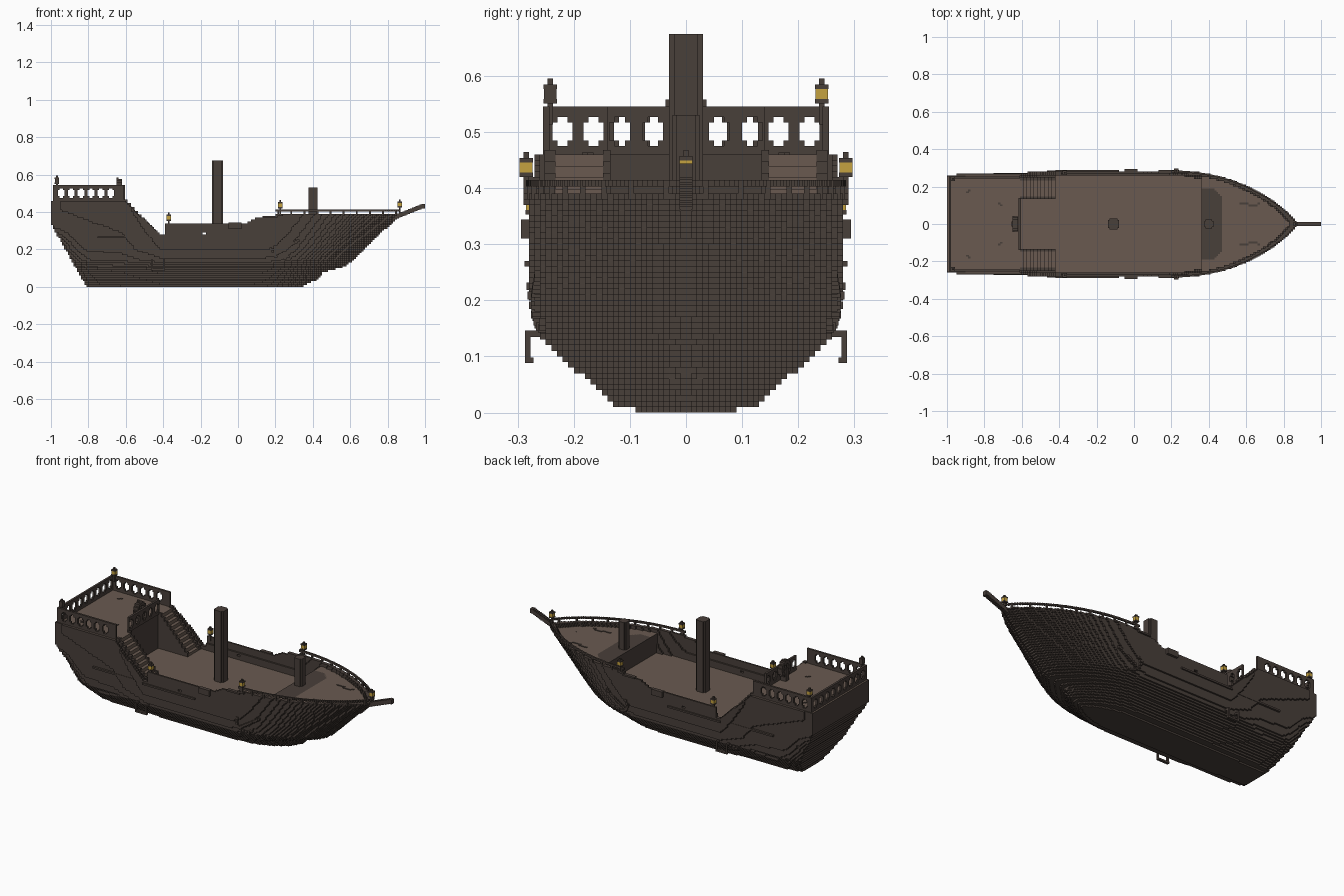
import bpy, bmesh, math
from mathutils import Vector

cube = bpy.data.objects.get("Cube")
if cube:
    bpy.data.objects.remove(cube, do_unlink=True)

V = 0.01  # block size


def material(name, rgb):
    m = bpy.data.materials.new(name)
    m.use_nodes = True
    m.diffuse_color = (*rgb, 1)
    bsdf = m.node_tree.nodes["Principled BSDF"]
    bsdf.inputs["Base Color"].default_value = (*rgb, 1)
    bsdf.inputs["Roughness"].default_value = 0.9
    return m


MATS = [material("dark_timber", (0.066, 0.050, 0.042)),
        material("deck_timber", (0.142, 0.102, 0.081)),
        material("lamp_yellow", (0.56, 0.36, 0.05))]
DARK, DECK, GLOW = 0, 1, 2


def finish(name, bm):
    me = bpy.data.meshes.new(name)
    for m in MATS:
        me.materials.append(m)
    bm.to_mesh(me)
    bm.free()
    ob = bpy.data.objects.new(name, me)
    bpy.context.collection.objects.link(ob)


def boxes(name, items):
    """Object made of blocks: (material, x0, x1, y0, y1, z0, z1)."""
    bm = bmesh.new()
    for mat, x0, x1, y0, y1, z0, z1 in items:
        vs = bmesh.ops.create_cube(bm, size=1)["verts"]
        for v in vs:
            v.co = Vector(((x0 + x1) / 2 + v.co.x * (x1 - x0),
                           (y0 + y1) / 2 + v.co.y * (y1 - y0),
                           (z0 + z1) / 2 + v.co.z * (z1 - z0)))
        for f in {f for v in vs for f in v.link_faces}:
            f.material_index = mat
    finish(name, bm)


def both(items):
    return items + [(m, a, b, -d, -c, e, f) for m, a, b, c, d, e, f in items]


def lerp(pts, t):
    if t <= pts[0][0]:
        return pts[0][1]
    for (a, p), (b, q) in zip(pts, pts[1:]):
        if t <= b:
            return p + (q - p) * (t - a) / (b - a)
    return pts[-1][1]


# Hull lines
SECTION = [(.005, .09), (.015, .125), (.03, .142), (.1, .225), (.14, .262), (.2, .275), (.28, .28), (.41, .287)]
STEM = [(0, .34), (.04, .43), (.08, .46), (.107, .57), (.134, .61), (.25, .73), (.385, .87)]
STERN = [(0, -.81), (.335, -1)]
AFT = [(-1, .92), (-.62, .945), (-.42, 1)]
SHEER = [(-1, .46), (-.61, .46), (-.405, .275), (-.386, .275), (-.385, .345),
         (.05, .345), (.1, .37), (.2, .385), (.9, .39)]


def half_width(x, z):
    bow, stern = lerp(STEM, z), lerp(STERN, z)
    if x > bow or x < stern:
        return 0
    w = lerp(SECTION, z) * lerp(AFT, x)
    start = lerp([(0, .08), (.2, .15), (.4, .2)], z)
    if x > start:
        w *= (1 - ((x - start) / (bow - start)) ** 2.1) ** .82
    t = (stern + .12 - x) / .12
    if t > 0 and z < .33:
        w *= 1 - .14 * t * t * min(1, (.33 - z) / .1)
    return w


def deck_height(x):
    return .46 if x < -.61 else .255 if x < .36 else .365


def build_hull():
    cells = {}
    for i in range(-100, 88):
        x = (i + .5) * V
        deck, top = deck_height(x), lerp(SHEER, x)
        for k in range(46):
            z = (k + .5) * V
            if z > max(deck, top):
                break
            w = half_width(x, z)
            inner = min(half_width(x - .015, z), w, half_width(x + .015, z)) - .016
            for j in range(int(w / V + .5)):
                y = (j + .5) * V
                wall = y > inner
                if z > deck and not wall:
                    continue
                if wall and -.19 < x < -.165 and .28 < z < .295:
                    continue  # small broken port
                grate = .355 < x < .47 and y < .19 - max(0, x - .43)
                mat = DARK if (z > deck or grate or z < deck - .02) else DECK
                if x < -.61 and y > w - .011:
                    mat = DARK
                cells[i, j, k] = cells[i, -j - 1, k] = mat
    # Exposed sides, joined into long strips
    strips = {}
    for c, mat in cells.items():
        for axis in range(3):
            for s in (-1, 1):
                n = list(c)
                n[axis] += s
                if tuple(n) in cells:
                    continue
                run = 1 if axis == 0 else 0
                row = list(c)
                row[run] = None
                m = mat if (axis == 2 and s == 1) else DARK
                strips.setdefault((axis, s, run, tuple(row), m), []).append(c[run])
    bm = bmesh.new()
    for (axis, s, run, row, m), pos in strips.items():
        pos.sort()
        starts = [p for n, p in enumerate(pos) if n == 0 or pos[n - 1] != p - 1]
        ends = [p for n, p in enumerate(pos) if n == len(pos) - 1 or pos[n + 1] != p + 1]
        u, v = (axis + 1) % 3, (axis + 2) % 3
        for a, b in zip(starts, ends):
            lo = list(row)
            lo[run] = a
            hi = [q + 1 for q in lo]
            hi[run] = b + 1
            corners = []
            for cu, cv in ((lo[u], lo[v]), (hi[u], lo[v]), (hi[u], hi[v]), (lo[u], hi[v])):
                p = [0, 0, 0]
                p[axis], p[u], p[v] = (hi if s > 0 else lo)[axis], cu, cv
                corners.append(bm.verts.new([q * V for q in p]))
            f = bm.faces.new(corners if s > 0 else corners[::-1])
            f.material_index = m
    finish("hull", bm)


build_hull()


# Pierced railings of the raised stern deck
def railing(name, along, fixed, lo, hi, n, first, pitch, z0=.46, z1=.545):
    parts = [(lo, hi, z0, z0 + .015), (lo, hi, z1 - .018, z1)]
    edges = [lo] + [first + pitch * i + s * .018 for i in range(n) for s in (-1, 1)] + [hi]
    for a, b in zip(edges[::2], edges[1::2]):
        parts.append((a, b, z0, z1))
        for za, zb in ((z0, z0 + .025), (z1 - .028, z1)):
            parts.append((max(lo, a - .009), min(hi, b + .009), za, zb))
    f0, f1 = fixed
    if along == "x":
        boxes(name, [(DARK, a, b, f0, f1, c, d) for a, b, c, d in parts])
    else:
        boxes(name, [(DARK, f0, f1, a, b, c, d) for a, b, c, d in parts])


for side, s in (("left", 1), ("right", -1)):
    railing("stern_side_railing_" + side, "x", sorted((s * .243, s * .255)), -.985, -.61, 6, -.945, .053)
railing("stern_back_railing", "y", (-.99, -.978), -.255, .255, 9, -.22, .055)
railing("stern_front_railing", "y", (-.617, -.605), -.14, .14, 5, -.118, .059)

# Stairs with dark stringers
steps, sides = [], []
for i in range(10):
    x0 = -.61 + i * .019
    top = .46 - i * .0205
    steps.append((DECK, x0, x0 + .019, .148, .233, .24, top))
    for y0, y1 in ((.135, .148), (.233, .252)):
        sides.append((DARK, x0, x0 + .019, y0, y1, .24, top + .008))
boxes("stairs", both(steps))
boxes("stair_stringers", both(sides))


# Masts with notched corners
def mast(name, x, r, z0, z1):
    c = r * .7
    boxes(name, [(DARK, x - r, x + r, -c, c, z0, z1), (DARK, x - c, x + c, -r, r, z0, z1)])


mast("main_mast", -.11, .03, .24, .675)
mast("fore_mast", .4, .024, .35, .53)

# Bowsprit rising in small steps
boxes("bowsprit", [(DARK, .83 + i * V, .84 + i * V, -.012, .012, z - .014, z + .012)
                   for i in range(17) for z in [.372 + .06 * min(1, i / 15)]])

# Bow handrail following the hull outline
rail = []
for i in range(20, 87):
    x = i * V
    y1, y0 = half_width(x, .39), half_width(x + V, .39)
    y0 = max(0, min(y0, y1 - V))
    rail.append((DARK, x, x + V, y0, y1, .403, .414))
    if i % 7 == 0:
        rail.append((DARK, x, x + V, y1 - V, y1, .38, .41))
boxes("bow_handrail", both(rail))


# Lamps; one has gone out
def lamp(name, x, y, z, glow=GLOW):
    def b(m, r, za, zb):
        return (m, x - r, x + r, y - r, y + r, z + za, z + zb)
    boxes(name, [b(DARK, .005, -.03, .01), b(DARK, .012, .008, .016), b(glow, .0115, .016, .034),
                 b(DARK, .012, .034, .042), b(DARK, .005, .042, .052)])


for side, s in (("left", 1), ("right", -1)):
    lamp("stern_lamp_" + side, -.968, s * .242, .543, GLOW if s > 0 else DARK)
    lamp("waist_lamp_" + side, -.37, s * .274, .345)
    lamp("shoulder_lamp_" + side, .226, s * .285, .412)
lamp("bow_lamp", .865, 0, .415)

# Steering wheel on its stand
wheel = [(DARK, -.655, -.62, -.014, .014, .455, .53)]
for i in range(12):
    a = i * math.pi / 6
    y, z = .032 * math.cos(a), .53 + .038 * math.sin(a)
    wheel.append((DARK, -.65, -.62, y - .009, y + .009, z - .009, z + .009))
wheel += [(DARK, -.65, -.638, -.042, .042, .526, .534), (DARK, -.65, -.638, -.004, .004, .477, .585)]
boxes("steering_wheel", wheel)

# Boarding rungs, wales and rubbing pads on the sides
boxes("side_rungs", both([(DARK, -.465, -.455, .25, .287, .135, .146), (DARK, -.4, -.39, .25, .287, .135, .146),
                          (DARK, -.465, -.455, .277, .287, .09, .146), (DARK, -.4, -.39, .277, .287, .09, .146),
                          (DARK, -.465, -.39, .272, .287, .088, .098)]))
boxes("side_wales", both([(DARK, -.42, -.08, .27, .288, .26, .27), (DARK, -.75, -.42, .25, .272, .26, .27),
                          (DARK, -.05, .02, .272, .294, .31, .344)]))

# Anchors resting on the bow planking
anchor = [(.2 + i * .011, .17 + i * .007) for i in range(12)]
for i in range(9):
    a = math.radians(150 + i * 20)
    anchor.append((.235 + .05 * math.cos(a), .2 + .05 * math.sin(a)))
boxes("anchors", both([(DARK, x - .007, x + .007, w - .02, w + .008, z - .007, z + .007)
                       for x, z in anchor for w in [half_width(x, z)]]))

# Cracks in the deck planks
cracks = [(-.38 + i * .014, .06 + i * .006, .25) for i in range(11)]
cracks += [(-.22 + i * .01, .19 - i * .006, .25) for i in range(4)]
cracks += [(.57 + i * .012, .11 - .012 * (i % 8 > 3), .37) for i in range(9)]
cracks += [(-.89, .17, .46), (-.88, .18, .46), (-.72, .11, .46), (-.71, .1, .46)]
boxes("deck_cracks", both([(DARK, x - .007, x + .007, y - .005, y + .005, z - .004, z + .003) for x, y, z in cracks]))
